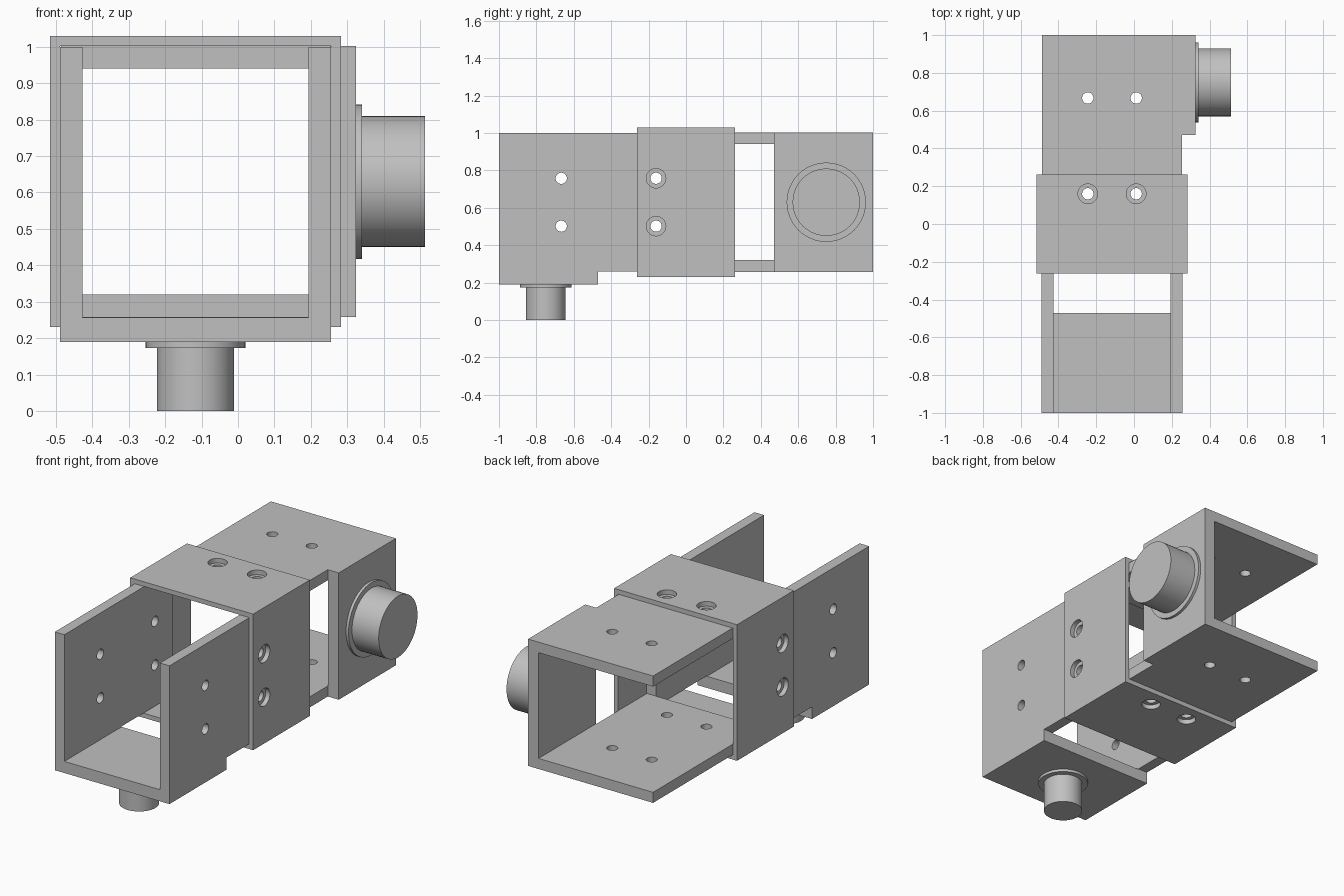
import bpy, bmesh, math
from mathutils import Matrix, Vector

if "Cube" in bpy.data.objects:
    bpy.data.objects.remove(bpy.data.objects["Cube"], do_unlink=True)

grey = bpy.data.materials.new("plain grey")
grey.use_nodes = True
colour = (0.53, 0.53, 0.53, 1)
grey.diffuse_color = colour
grey.node_tree.nodes["Principled BSDF"].inputs["Base Color"].default_value = colour

# Parts are built around the tube axis, then placed
CENTRE = Matrix.Translation((-0.1165, 0, 0.63))
# The rear bracket is the front one turned end for end and rolled on its side
TURNED = CENTRE @ Matrix(((0, 0, -1), (0, -1, 0), (-1, 0, 0))).to_4x4()

INNER = 0.31      # half width inside the walls
OUTER = 0.372     # half width outside the walls
SLEEVE = 0.399    # half width of the sleeve
FLOOR = -0.441    # underside of the bracket floor
STEP_Y = -0.47    # back edge of the floor
HOLE_Y, FAR_HOLE_Y, HOLE_SIDE = 0.16, 0.667, 0.128


def finish(name, bm):
    bmesh.ops.recalc_face_normals(bm, faces=bm.faces)
    mesh = bpy.data.meshes.new(name)
    bm.to_mesh(mesh)
    bm.free()
    mesh.materials.append(grey)
    obj = bpy.data.objects.new(name, mesh)
    bpy.context.collection.objects.link(obj)
    return obj


def add_box(bm, low, high):
    low, high = Vector(low), Vector(high)
    matrix = Matrix.Translation((low + high) / 2) @ Matrix.Diagonal((*(high - low), 1))
    bmesh.ops.create_cube(bm, size=1, matrix=matrix)


def add_cylinder(bm, centre, radius, length, axis, sides=48):
    turn = Vector((0, 0, 1)).rotation_difference(Vector(axis)).to_matrix().to_4x4()
    bmesh.ops.create_cone(bm, cap_ends=True, segments=sides, radius1=radius,
                          radius2=radius, depth=length,
                          matrix=Matrix.Translation(centre) @ turn)


def cut(obj, *cutter_meshes):
    cutters = []
    for bm in cutter_meshes:
        cutter = finish("cutter", bm)
        cutter.hide_render = True
        mod = obj.modifiers.new("cut", 'BOOLEAN')
        mod.operation, mod.solver, mod.object = 'DIFFERENCE', 'EXACT', cutter
        cutters.append(cutter)
    graph = bpy.context.evaluated_depsgraph_get()
    mesh = bpy.data.meshes.new_from_object(obj.evaluated_get(graph))
    obj.modifiers.clear()
    obj.data = mesh
    for cutter in cutters:
        bpy.data.objects.remove(cutter, do_unlink=True)


def place(obj, matrix):
    obj.data.transform(matrix)
    bpy.ops.object.select_all(action='DESELECT')
    obj.select_set(True)
    bpy.context.view_layer.objects.active = obj
    bpy.ops.object.shade_smooth_by_angle(angle=math.radians(30))


def make_bracket(name, matrix):
    # Stepped side outline pulled across the full width
    outline = [(-1, FLOOR), (STEP_Y, FLOOR), (STEP_Y, -0.37),
               (0, -0.37), (0, 0.37), (-1, 0.37)]
    bm = bmesh.new()
    face = bm.faces.new([bm.verts.new((-OUTER, y, z)) for y, z in outline])
    grown = bmesh.ops.extrude_face_region(bm, geom=[face])
    moved = [v for v in grown["geom"] if isinstance(v, bmesh.types.BMVert)]
    bmesh.ops.translate(bm, verts=moved, vec=(2 * OUTER, 0, 0))
    obj = finish(name, bm)
    # Channel between the walls, then bolt holes through both
    channel, holes = bmesh.new(), bmesh.new()
    add_box(channel, (-INNER, -2, -0.373), (INNER, 1, 1))
    for y in (-FAR_HOLE_Y, -HOLE_Y):
        for z in (-HOLE_SIDE, HOLE_SIDE):
            add_cylinder(holes, (0, y, z), 0.03, 2, (1, 0, 0), 32)
    cut(obj, channel, holes)
    place(obj, matrix)


def make_sleeve():
    bm = bmesh.new()
    add_box(bm, (-SLEEVE, -0.263, -SLEEVE), (SLEEVE, 0.263, SLEEVE))
    obj = finish("sleeve", bm)
    bore, holes = bmesh.new(), bmesh.new()
    add_box(bore, (-OUTER, -1, -OUTER), (OUTER, 1, OUTER))
    for side in (-HOLE_SIDE, HOLE_SIDE):
        add_cylinder(holes, (0, -HOLE_Y, side), 0.052, 2, (1, 0, 0), 32)
        add_cylinder(holes, (side, HOLE_Y, 0), 0.052, 2, (0, 0, 1), 32)
    cut(obj, bore, holes)
    place(obj, CENTRE)


def make_knob(name, radius, collar_radius, matrix):
    # Stub and its thin collar, seated slightly into the bracket floor
    for part, r, tip in ((name, radius, -0.63), (name + "_collar", collar_radius, -0.457)):
        bm = bmesh.new()
        top = FLOOR + 0.01
        add_cylinder(bm, (0, -0.75, (top + tip) / 2), r, top - tip, (0, 0, 1))
        place(finish(part, bm), matrix)


make_bracket("front_bracket", CENTRE)
make_bracket("rear_bracket", TURNED)
make_sleeve()
make_knob("bottom_knob", 0.106, 0.137, CENTRE)
make_knob("side_knob", 0.18, 0.212, TURNED)
